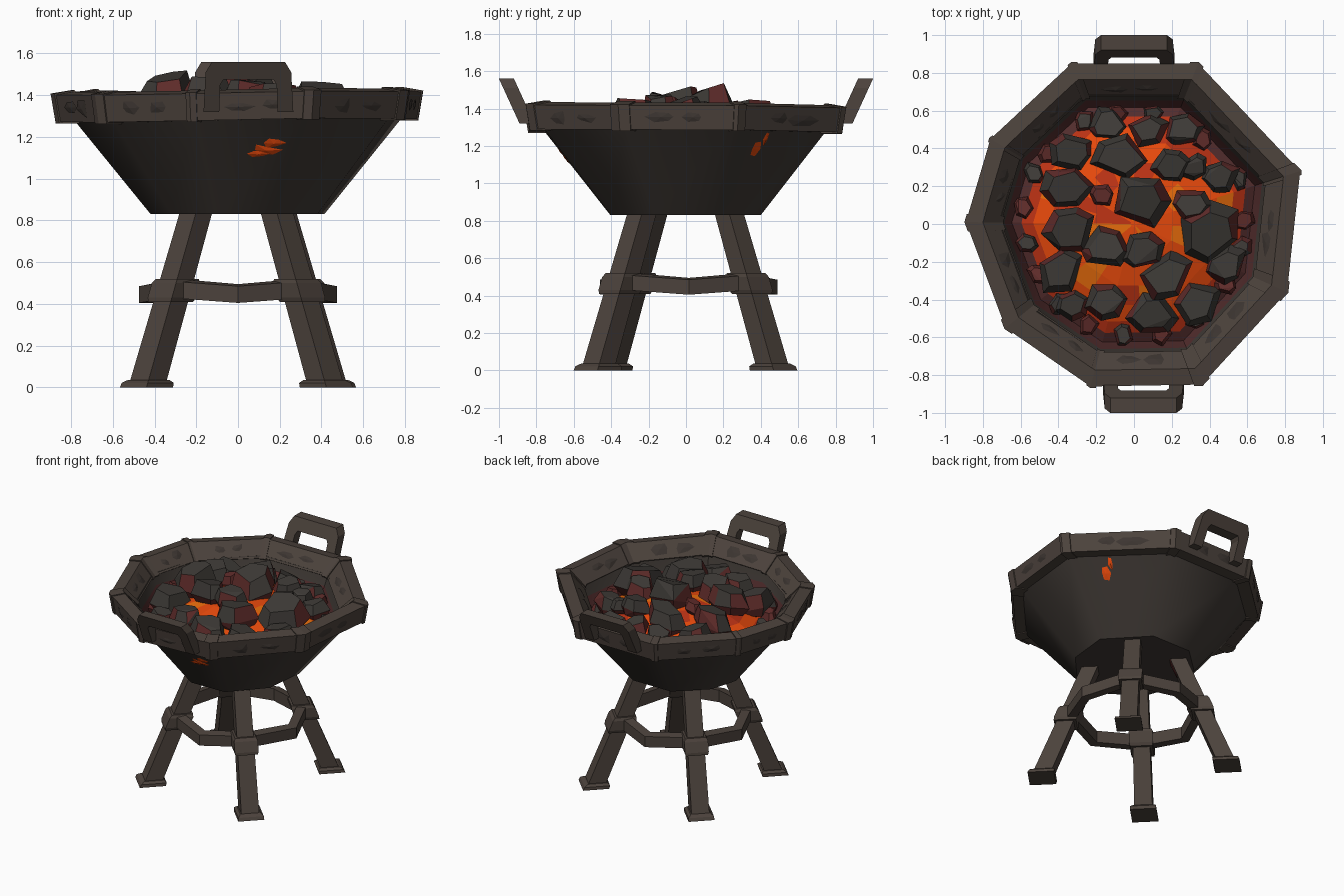
import bpy, bmesh, math, random
from mathutils import Vector

random.seed(4)
if "Cube" in bpy.data.objects:
    bpy.data.objects.remove(bpy.data.objects["Cube"])


def material(name, r, g, b):
    mat = bpy.data.materials.new(name)
    mat.use_nodes = True
    mat.diffuse_color = (r, g, b, 1)
    mat.node_tree.nodes["Principled BSDF"].inputs["Base Color"].default_value = (r, g, b, 1)
    return mat


iron = material("worn iron", .072, .055, .045)
bowl_iron = material("sooty iron", .05, .041, .035)
carving = material("dark carving", .046, .036, .031)
coal_grey = material("coal grey", .047, .042, .037)
coal_red = material("heated coal", .12, .026, .024)
fire_bright = material("bright fire", .9, .17, .004)
fire_orange = material("orange fire", .9, .075, .004)
fire_red = material("red fire", .5, .032, .007)
ember = material("dark ember", .085, .026, .026)


def finish(name, bm, *mats):
    bmesh.ops.recalc_face_normals(bm, faces=bm.faces)
    mesh = bpy.data.meshes.new(name)
    bm.to_mesh(mesh)
    bm.free()
    for mat in mats:
        mesh.materials.append(mat)
    obj = bpy.data.objects.new(name, mesh)
    bpy.context.collection.objects.link(obj)
    return obj


def loft(name, stations, *mats, closed=False, rule=None):
    """Skin a row of equal cross-sections, capped unless closed."""
    bm = bmesh.new()
    rows = [[bm.verts.new(p) for p in s] for s in stations]
    count = len(rows[0])
    pairs = list(zip(rows, rows[1:] + rows[:1]))
    for step, (a, b) in enumerate(pairs if closed else pairs[:-1]):
        for k in range(count):
            j = (k + 1) % count
            face = bm.faces.new((a[k], a[j], b[j], b[k]))
            face.material_index = rule(step) if rule else 0
    if not closed:
        bm.faces.new(rows[0])
        cap = bm.faces.new(rows[-1])
        cap.material_index = rule(len(rows) - 2) if rule else 0
    return finish(name, bm, *mats)


def bar(name, path, mat):
    """Box along (point, side vector, depth vector) stations."""
    return loft(name, [[p - s - d, p + s - d, p + s + d, p - s + d] for p, s, d in path], mat)


# Uneven nine-sided outline shared by the bowl and its rim
outline = [Vector(p + (0,)) for p in (
    (.34, .85), (-.33, .85), (-.76, .45), (-.89, .01), (-.68, -.55),
    (-.23, -.86), (.36, -.85), (.81, -.36), (.88, .28))]
sides = len(outline)
up = Vector((0, 0, 1))


def level(scale, z):
    return [p * scale + up * z for p in outline]


# Bowl with a glowing inner wall
bowl = loft("bowl", [level(*s) for s in ((.47, .83), (.9, 1.3), (.8, 1.33), (.77, 1.25), (.69, 1.1))],
            bowl_iron, ember, rule=lambda step: int(step == 3))
bpy.ops.object.select_all(action='DESELECT')
bowl.select_set(True)
bpy.context.view_layer.objects.active = bowl
bpy.ops.object.shade_smooth_by_angle(angle=math.radians(42))

# Rim and the bands wrapped round its corners
profile = [(.975, 1.28), (1, 1.41), (.9, 1.425), (.79, 1.325), (.84, 1.28)]
lift = [random.uniform(-.012, .012) for p in outline]


def section(p, dz, grow=1.0):
    return [p * (.91 + (s - .91) * grow) + up * (1.35 + (z - 1.35) * grow + dz) for s, z in profile]


rim = [section(p, dz) for p, dz in zip(outline, lift)]
loft("rim", rim, iron, closed=True)
for i, p in enumerate(outline):
    before = p.lerp(outline[i - 1], random.uniform(.03, .1))
    after = p.lerp(outline[(i + 1) % sides], random.uniform(.03, .1))
    loft("rim_band", [section(q, lift[i], 1.1) for q in (before, p, after)], iron)


# Thin irregular chips laid on a four-cornered facet
def chip(bm, quad, u, v, w, h):
    a, b, c, d = quad
    normal = (b - a).cross(d - a).normalized()
    ring = []
    for k in range(6):
        t = math.tau * k / 6
        r = random.uniform(.5, 1.15)
        x = u + w * r * math.cos(t)
        y = v + h * r * math.sin(t)
        ring.append(bm.verts.new(a.lerp(b, x).lerp(d.lerp(c, x), y) + normal * .003))
    tip = bm.verts.new(sum((q.co for q in ring), Vector()) / 6 + normal * .006)
    for k in range(6):
        bm.faces.new((ring[k], ring[(k + 1) % 6], tip))


bm = bmesh.new()
for i in range(sides):
    a, b = rim[i], rim[(i + 1) % sides]
    for quad in ((a[0], b[0], b[1], a[1]), (b[3], a[3], a[2], b[2])):
        for u in (.36, .64):
            chip(bm, quad, u + random.uniform(-.04, .04), random.uniform(.45, .55),
                 random.uniform(.1, .15), random.uniform(.2, .35))
finish("rim_carvings", bm, carving)

# Glowing cracks in the bowl side
bm = bmesh.new()
low, high = level(.47, .83), level(.9, 1.3)
for i, u, v, w, h in ((5, .68, .66, .18, .055), (5, .76, .73, .13, .06), (5, .62, .62, .12, .035),
                      (8, .32, .76, .06, .09), (8, .39, .86, .03, .09)):
    j = (i + 1) % sides
    chip(bm, (low[i], low[j], high[j], high[i]), u, v, w, h)
finish("bowl_cracks", bm, fire_orange)


# Domed bed of fire, dark at the edge and mottled inside
def dome(r):
    return 1.365 - .5 * r * r


fire_line = [q for i, p in enumerate(outline) for q in (p, p.lerp(outline[(i + 1) % sides], .5))]
loft("fire_bed", [[p * s + up * dome(s * .86) for p in fire_line]
                  for s in (.74, .67, .6, .5, .38, .24, .02)],
     ember, fire_red, fire_orange, fire_bright,
     rule=lambda step: step if step < 2 else random.choices((1, 2, 3), (5, 12, step))[0])


# Faceted coals, red where they face the fire
def coal(x, y, rx, ry, turn, glow, rise=0.0):
    bm = bmesh.new()
    height = .38 * (rx + ry) + .012
    base = dome(math.hypot(x, y)) + .025 + rise
    lean_x, lean_y = random.uniform(-.3, .3), random.uniform(-.3, .3)
    count = random.choice((5, 6, 6))
    for k in range(count):
        t = math.tau * (k + random.uniform(-.25, .25)) / count
        for r, h in ((.85, -.6), (1.14, 0), (.8, 1)):
            r *= random.uniform(.88, 1.1)
            px, py = rx * r * math.cos(t), ry * r * math.sin(t)
            pz = height * (h + random.uniform(-.12, .12)) + lean_x * px + lean_y * py
            bm.verts.new((x + px * math.cos(turn) - py * math.sin(turn),
                          y + px * math.sin(turn) + py * math.cos(turn), base + pz))
    bmesh.ops.convex_hull(bm, input=bm.verts)
    bmesh.ops.dissolve_limit(bm, angle_limit=math.radians(15), verts=bm.verts, edges=bm.edges)
    bm.normal_update()
    for f in bm.faces:
        low_side = f.calc_center_median().z < base
        hot = (f.normal.z < .8 or glow == 1) and random.random() < glow
        f.material_index = int(low_side or hot)
    finish("coal", bm, coal_grey, coal_red)


big_coals = [
    (-.14, .53, .09), (.07, .5, .09), (.26, .5, .09), (-.33, .38, .1), (-.07, .36, .13),
    (.2, .31, .09), (.45, .25, .09), (.32, .3, .07), (-.35, .19, .12), (.03, .12, .14),
    (.3, .1, .09), (-.15, -.12, .11), (.05, -.14, .1), (.4, -.05, .15),
    (-.38, -.25, .12), (.17, -.28, .13), (.48, -.22, .1), (.34, -.42, .12), (.1, -.48, .12),
    (-.15, -.41, .1), (-.33, -.43, .08)]
for x, y, size in big_coals:
    coal(x, y, size * 1.12, size * .9, random.uniform(-.2, .6), .4)
coal(-.34, -.03, .13, .12, .3, .7, .05)
for i, p in enumerate(outline):
    for u, glow in ((.2, .5), (.7, 1)):
        spot = p.lerp(outline[(i + 1) % sides], u + random.uniform(-.1, .1)) * .685
        coal(spot.x, spot.y, .056, .048, i, glow)
coal(-.17, .15, .06, .055, 0, 1)

# Leaning handles at front and back
outer = [(-.215, 0), (-.205, .19), (-.175, .24), (.175, .24), (.205, .19), (.215, 0)]
inner = [(-.14, 0), (-.135, .13), (-.12, .155), (.12, .155), (.135, .13), (.14, 0)]
for name, way, shift in (("front_handle", -1, .05), ("back_handle", 1, 0)):
    def place(q, depth):
        return Vector((q[0] + shift, way * (.85 + .11 * (q[1] / .24) + depth), 1.32 + q[1]))
    loft(name, [[place(o, -.04), place(n, -.04), place(n, .04), place(o, .04)]
                for o, n in zip(outer, inner)], iron)

# Four splayed legs with feet and clamps, set slightly unevenly
for k, nudge in enumerate(((0, .03), (0, .03), (0, .025), (-.015, -.035))):
    t = math.pi / 4 + k * math.pi / 2
    out = Vector((math.cos(t), math.sin(t), 0))
    side = Vector((-out.y, out.x, 0))
    root = Vector(nudge + (0,))

    def leg_at(z, half, shift=0, depth=None):
        return root + out * (.62 - .4 * z + shift) + up * z, side * half, out * (depth or half)
    bar("leg", [leg_at(.02, .062), leg_at(.85, .055)], iron)
    bar("foot", [leg_at(0, .09), leg_at(.022, .088), leg_at(.036, .07)], iron)
    bar("leg_clamp", [leg_at(.41, .076), leg_at(.43, .082), leg_at(.5, .082), leg_at(.52, .073)], iron)
    if k == 1:
        bar("leg_glow", [leg_at(.72, .02, -.056, .004), leg_at(.83, .045, -.056, .004)], coal_red)

# Eight-sided brace ring joining the legs
brace = []
for k in range(8):
    t = k * math.pi / 4
    out = Vector((math.cos(t), math.sin(t), 0))
    z = .475 if k % 2 else .45
    brace.append([out * r + Vector((0, .015, z + h))
                  for r, h in ((.41, -.045), (.475, -.045), (.475, .035), (.41, .045))])
loft("brace_ring", brace, iron, closed=True)
